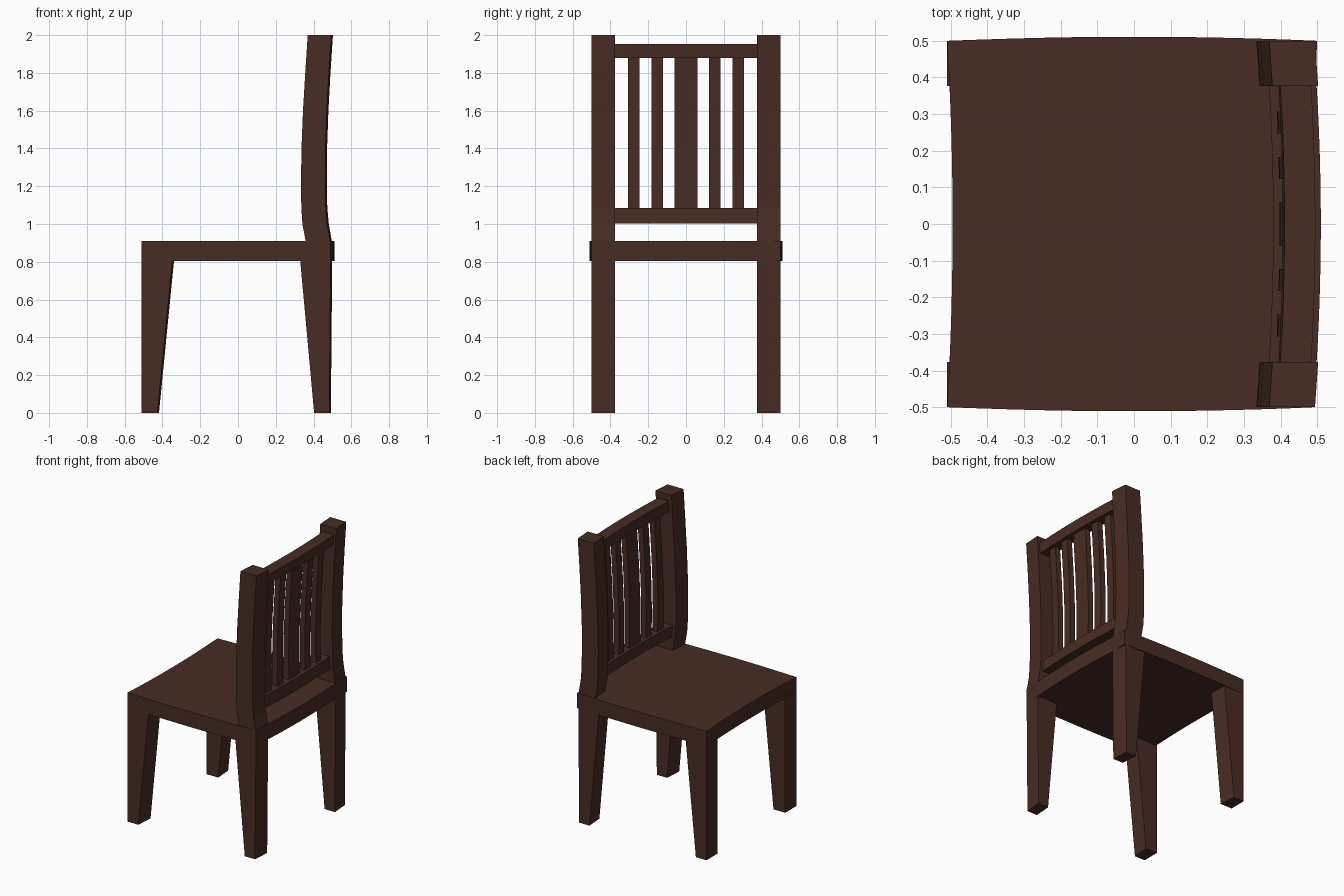
import bpy, bmesh

if "Cube" in bpy.data.objects:
    bpy.data.objects.remove(bpy.data.objects["Cube"])

wood = bpy.data.materials.new("dark brown wood")
wood.diffuse_color = (0.065, 0.025, 0.017, 1)
wood.use_nodes = True
wood.node_tree.nodes["Principled BSDF"].inputs["Base Color"].default_value = wood.diffuse_color


def bow(y):
    """Backward bulge of the chair back and seat towards the middle."""
    return 0.02 * (1 - (y / 0.5) ** 2)


def finish(name, bm):
    bmesh.ops.recalc_face_normals(bm, faces=bm.faces)
    me = bpy.data.meshes.new(name)
    bm.to_mesh(me)
    bm.free()
    me.materials.append(wood)
    ob = bpy.data.objects.new(name, me)
    bpy.context.collection.objects.link(ob)
    return ob


def loft(name, rows, ys, straight_front=False):
    """rows: (z, x_front, x_back) side profile, swept through the ys with the bow."""
    bm = bmesh.new()
    grid = []
    for y in ys:
        b = bow(y)
        f = 0 if straight_front else b
        front = [bm.verts.new((xf + f, y, z)) for z, xf, xb in rows]
        back = [bm.verts.new((xb + b, y, z)) for z, xf, xb in rows]
        grid.append((front, back))
    n = len(rows)
    for f, b in (grid[0], grid[-1]):
        for i in range(n - 1):
            bm.faces.new((f[i], f[i + 1], b[i + 1], b[i]))
    for (f0, b0), (f1, b1) in zip(grid, grid[1:]):
        for i in range(n - 1):
            bm.faces.new((f0[i], f0[i + 1], f1[i + 1], f1[i]))
            bm.faces.new((b0[i], b0[i + 1], b1[i + 1], b1[i]))
        for i in (0, n - 1):
            bm.faces.new((f0[i], b0[i], b1[i], f1[i]))
    return finish(name, bm)


# Seat: slab with concave front, convex back and slightly bulging sides
N = 12
t = [-0.5 + i / N for i in range(N)]
outline = [(-0.51 + 0.75 * bow(y), -y) for y in t]
outline += [(x, -0.5 - 0.55 * bow(x)) for x in t]
outline[N] = (-0.51, -0.5)
outline += [(0.49 + bow(y), y) for y in t]
outline += [(-x, 0.5 + 0.55 * bow(x)) for x in t]
bm = bmesh.new()
base = bm.faces.new([bm.verts.new((x, y, 0.803)) for x, y in outline])
ext = bmesh.ops.extrude_face_region(bm, geom=[base], use_keep_orig=True)
for v in ext["geom"]:
    if isinstance(v, bmesh.types.BMVert):
        v.co.z = 0.91
finish("seat", bm)

# Legs and back posts, one pair on each side
post = [(0, 0.403, 0.483), (0.80, 0.33, 0.49), (0.91, 0.358, 0.488),
        (1.0, 0.341, 0.472), (1.09, 0.335, 0.464), (1.25, 0.334, 0.462),
        (1.4, 0.336, 0.463), (1.6, 0.344, 0.470), (1.8, 0.356, 0.481),
        (2.0, 0.369, 0.494)]
for side, s in (("left", 1), ("right", -1)):
    ys = [0.377 * s, 0.5 * s]
    loft("front_leg_" + side, [(0, -0.51, -0.427), (0.81, -0.51, -0.347)], ys, True)
    loft("back_post_" + side, post, ys)

# Curved rails of the back
rail_ys = [-0.38 + 0.76 * i / 10 for i in range(11)]
loft("lower_rail", [(1.003, 0.366, 0.449), (1.085, 0.360, 0.442)], rail_ys)
loft("top_rail", [(1.88, 0.386, 0.469), (1.953, 0.391, 0.475)], rail_ys)

# Slats follow the curve of the posts
slat = [(1.08, 0.379, 0.419), (1.25, 0.377, 0.417), (1.4, 0.379, 0.419),
        (1.6, 0.387, 0.427), (1.8, 0.399, 0.439), (1.885, 0.405, 0.445)]
for i, (c, w) in enumerate([(-0.277, 0.06), (-0.153, 0.06), (0, 0.12),
                            (0.153, 0.06), (0.277, 0.06)]):
    loft("back_slat_%d" % (i + 1), slat, [c - w / 2, c + w / 2])
